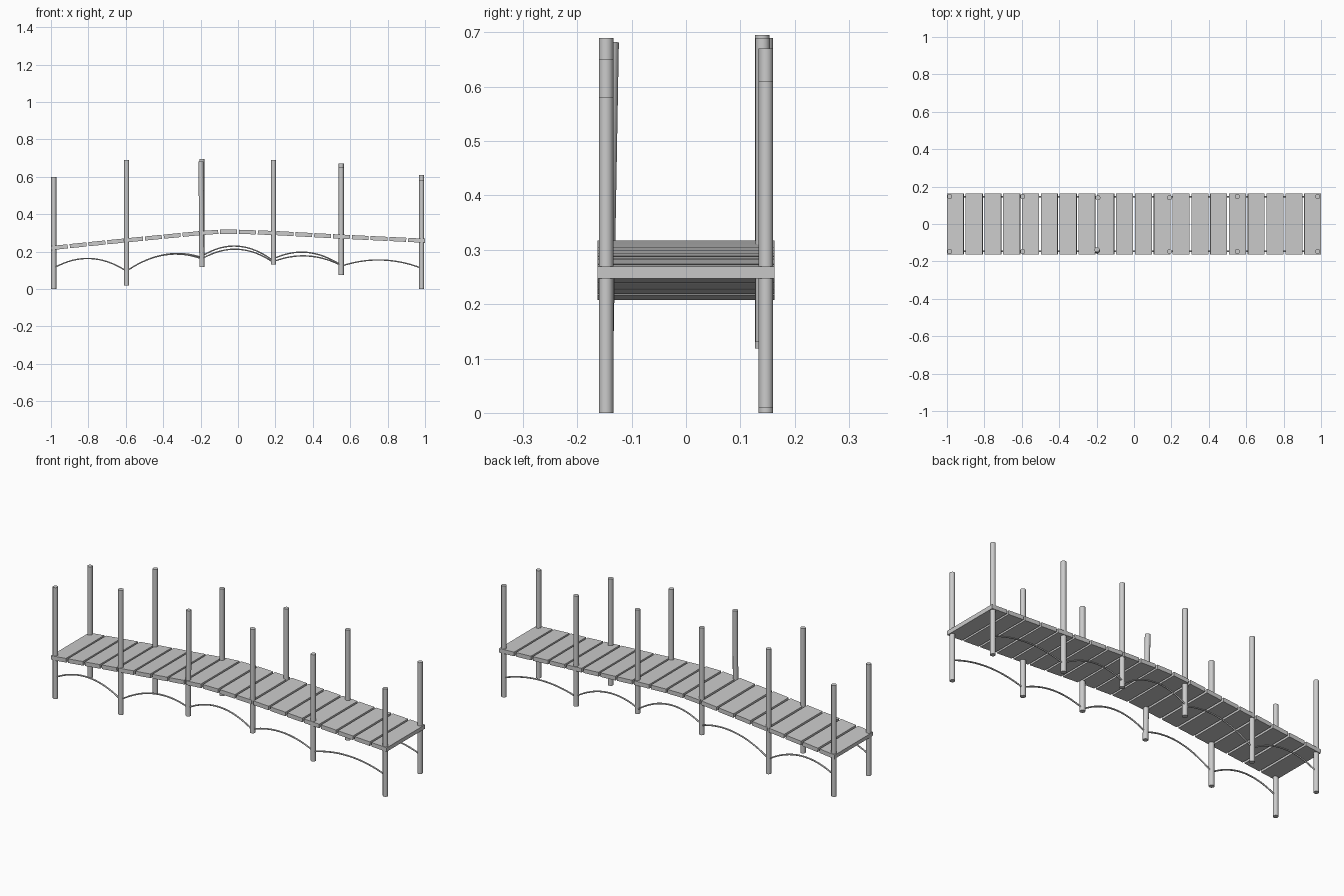
import bpy, math
from mathutils import Vector

if "Cube" in bpy.data.objects:
    bpy.data.objects.remove(bpy.data.objects["Cube"])

POST_R = 0.0135
SIDE_Y = 0.147


def lerp_profile(pts, x):
    for (x0, z0), (x1, z1) in zip(pts, pts[1:]):
        if x <= x1:
            break
    return z0 + (z1 - z0) * (x - x0) / (x1 - x0)


# Planks following the gently arched deck line
deck = [(-1, 0.219), (-0.6, 0.26), (-0.2, 0.299), (-0.1, 0.306),
        (0, 0.306), (0.2, 0.299), (0.55, 0.28), (1, 0.258)]
COUNT = 20
for i in range(COUNT):
    x = -0.955 + 1.91 * i / (COUNT - 1)
    za, zb = lerp_profile(deck, x - 0.045), lerp_profile(deck, x + 0.045)
    bpy.ops.mesh.primitive_cube_add(size=1, location=(x, 0, (za + zb) / 2),
                                    rotation=(0, -math.atan2(zb - za, 0.09), 0))
    plank = bpy.context.object
    plank.name = f"plank_{i + 1}"
    plank.scale = (0.09, 0.326, 0.022)


def post(name, bottom, top):
    a, b = Vector(bottom), Vector(top)
    d = b - a
    bpy.ops.mesh.primitive_cylinder_add(vertices=12, radius=POST_R, depth=d.length,
                                        location=(a + b) / 2)
    o = bpy.context.object
    o.name = name
    o.rotation_euler = (math.atan2(-d.y, d.z), math.atan2(d.x, d.z), 0)
    bpy.ops.object.shade_smooth_by_angle(angle=math.radians(40))


# Posts: x, bottom z, front top z, back top z, back y
posts = [(-0.985, 0.0, 0.60, 0.60, 0.147), (-0.595, 0.018, 0.69, 0.69, 0.147),
         (-0.193, 0.118, 0.682, 0.695, 0.140), (0.19, 0.13, 0.69, 0.69, 0.141),
         (0.552, 0.075, 0.65, 0.67, 0.147), (0.982, 0.0, 0.58, 0.61, 0.147)]
for i, (x, z0, zf, zb, yb) in enumerate(posts):
    leaning = i == 2
    post(f"front_post_{i + 1}", (x, -SIDE_Y, z0),
         (x - (0.005 if leaning else 0), -SIDE_Y + (0.010 if leaning else 0), zf))
    post(f"back_post_{i + 1}", (x, yb, z0 + (0.01 if i == 5 else 0)), (x, yb, zb))


# Arched ropes between posts, each a parabola through start, middle and end
def rope(name, y, p):
    (x0, z0), (x1, z1), (x2, z2) = p
    cu = bpy.data.curves.new(name, 'CURVE')
    cu.dimensions = '3D'
    cu.bevel_depth = 0.004
    cu.bevel_resolution = 1
    cu.use_fill_caps = True
    n = 16
    sp = cu.splines.new('POLY')
    sp.points.add(n)
    for k in range(n + 1):
        x = x0 + (x2 - x0) * k / n
        z = (z0 * (x - x1) * (x - x2) / ((x0 - x1) * (x0 - x2))
             + z1 * (x - x0) * (x - x2) / ((x1 - x0) * (x1 - x2))
             + z2 * (x - x0) * (x - x1) / ((x2 - x0) * (x2 - x1)))
        sp.points[k].co = (x, y, z, 1)
    bpy.context.collection.objects.link(bpy.data.objects.new(name, cu))


front = [((-0.98, 0.115), (-0.82, 0.163), (-0.6, 0.098)),
         ((-0.59, 0.10), (-0.37, 0.185), (-0.19, 0.16)),
         ((-0.19, 0.163), (-0.04, 0.212), (0.19, 0.142)),
         ((0.19, 0.147), (0.40, 0.174), (0.55, 0.127)),
         ((0.55, 0.122), (0.71, 0.154), (0.98, 0.112))]
back = [front[0],
        ((-0.59, 0.10), (-0.37, 0.187), (-0.19, 0.168)),
        ((-0.19, 0.178), (-0.04, 0.229), (0.19, 0.15)),
        ((0.19, 0.162), (0.33, 0.197), (0.55, 0.128)),
        front[4]]
for side, sgn, spans in (("front", -1, front), ("back", 1, back)):
    for i, p in enumerate(spans):
        rope(f"{side}_rope_{i + 1}", sgn * SIDE_Y, p)
